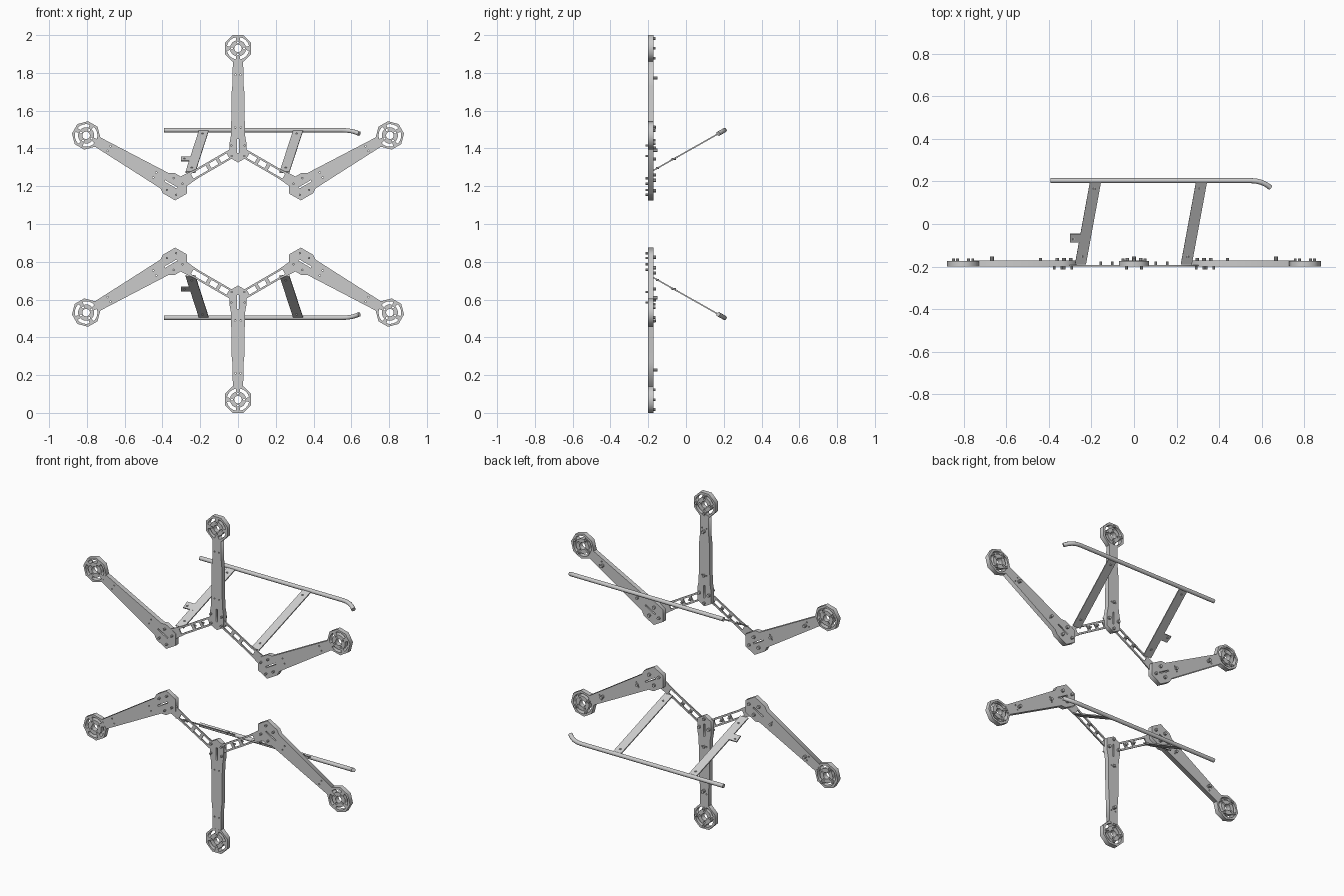
import bpy, bmesh
from math import sin, cos, pi, radians, hypot
from mathutils import Vector, Matrix

if "Cube" in bpy.data.objects:
    bpy.data.objects.remove(bpy.data.objects["Cube"])

COL = bpy.context.scene.collection


def curve_to_mesh(cu, name, mat=Matrix()):
    """Bake a curve to a mesh object."""
    tmp = bpy.data.objects.new("tmp", cu)
    COL.objects.link(tmp)
    dg = bpy.context.evaluated_depsgraph_get()
    me = bpy.data.meshes.new_from_object(tmp.evaluated_get(dg))
    bpy.data.objects.remove(tmp)
    me.transform(mat)
    ob = bpy.data.objects.new(name, me)
    COL.objects.link(ob)
    return ob


def plate(name, loops, y0, y1):
    """Flat plate in the x-z plane; the first loop is the outline, the rest are holes."""
    cu = bpy.data.curves.new(name, 'CURVE')
    cu.dimensions = '2D'
    cu.fill_mode = 'BOTH'
    cu.extrude = (y1 - y0) / 2
    for lp in loops:
        sp = cu.splines.new('POLY')
        sp.points.add(len(lp) - 1)
        for p, (x, z) in zip(sp.points, lp):
            p.co = (x, z, 0, 1)
        sp.use_cyclic_u = True
    m = Matrix.Translation((0, (y0 + y1) / 2, 0)) @ Matrix.Rotation(pi / 2, 4, 'X')
    return curve_to_mesh(cu, name, m)


def ring(r, n=12, c=(0, 0), off=0.0):
    return [(c[0] + r * cos(off + 2 * pi * i / n), c[1] + r * sin(off + 2 * pi * i / n)) for i in range(n)]


def rect(a, b, h):
    return [(a, -h), (b, -h), (b, h), (a, h)]


def sector(r0, r1, mid, half, n=4):
    a = [mid - half + 2 * half * i / n for i in range(n + 1)]
    return [(r1 * cos(t), r1 * sin(t)) for t in a] + [(r0 * cos(t), r0 * sin(t)) for t in reversed(a)]


def frame(origin, target, s):
    """Local (t, v) -> world (x, z), t running from origin to target; s=-1 mirrors about z=1."""
    dx, dz = target[0] - origin[0], target[1] - origin[1]
    l = hypot(dx, dz)
    dx, dz = dx / l, dz / l

    def f(p):
        t, v = p
        return (origin[0] + t * dx - v * dz, 1 + s * (origin[1] + t * dz + v * dx - 1))
    return f


def bolts(name, items):
    """items: (x, z, y0, y1, radius) short cylinders along y."""
    bm = bmesh.new()
    for x, z, y0, y1, r in items:
        m = Matrix.Translation((x, (y0 + y1) / 2, z)) @ Matrix.Rotation(pi / 2, 4, 'X')
        bmesh.ops.create_cone(bm, cap_ends=True, segments=10, radius1=r, radius2=r,
                              depth=y1 - y0, matrix=m)
    me = bpy.data.meshes.new(name)
    bm.to_mesh(me)
    bm.free()
    COL.objects.link(bpy.data.objects.new(name, me))


def slab(name, quad, th):
    """Box made from a 3D quad thickened both ways along its normal."""
    bm = bmesh.new()
    q = [Vector(p) for p in quad]
    n = (q[1] - q[0]).cross(q[3] - q[0]).normalized() * th / 2
    lo = [bm.verts.new(p - n) for p in q]
    hi = [bm.verts.new(p + n) for p in q]
    bm.faces.new(lo[::-1])
    bm.faces.new(hi)
    for i in range(4):
        j = (i + 1) % 4
        bm.faces.new((lo[i], lo[j], hi[j], hi[i]))
    bmesh.ops.recalc_face_normals(bm, faces=bm.faces)
    me = bpy.data.meshes.new(name)
    bm.to_mesh(me)
    bm.free()
    COL.objects.link(bpy.data.objects.new(name, me))


FRONT, BACK = -0.200, -0.172
SIDE = [(0.064, 0.028), (0.48, 0.046), (0.505, 0.062), (0.58, 0.062), (0.616, 0)]
MID = [(0.064, 0.027), (0.20, 0.030), (0.22, 0.033), (0.46, 0.037), (0.51, 0.046), (0.578, 0.046), (0.604, 0)]


def arm(name, mount, hub, prof, s):
    f = frame(mount, hub, s)
    W = lambda lp: [f(p) for p in lp]
    # tapered arm with wide hub end, slot and screw holes
    outline = prof + [(t, -v) for t, v in reversed(prof[:-1])]
    holes = [ring(0.004, 8, (t, v)) for t, v in
             ((0.14, 0.014), (0.14, -0.014), (0.42, 0.015), (0.42, -0.015))]
    slot = rect(0.48, 0.555, 0.004)
    plate(name + "_arm", [W(l) for l in [outline, slot] + holes], FRONT, BACK)
    # octagonal motor mount
    loops = [ring(0.0758, 8, off=pi / 8), ring(0.020, 16)]
    for k in range(4):
        loops.append(sector(0.043, 0.060, pi / 4 + k * pi / 2, radians(33)))
        loops.append(ring(0.006, 8, (0.032 * cos(k * pi / 2), 0.032 * sin(k * pi / 2))))
    plate(name + "_motor_mount", [W(l) for l in loops], FRONT - 0.001, BACK - 0.001)
    # screws on the back and the hub front
    it = []
    for t, v, h, r in ((0.157, 0.0, 0.02, 0.009), (0.42, 0.0, 0.012, 0.008), (0.53, 0.032, 0.012, 0.009),
                       (0.53, -0.032, 0.012, 0.009), (0.585, 0.0, 0.012, 0.008)):
        it.append((*f((t, v)), BACK - 0.003, BACK + h, r))
    for k in range(4):
        a = k * pi / 2
        it.append((*f((0.052 * cos(a), 0.052 * sin(a))), BACK - 0.006, BACK + 0.010, 0.007))
    for t, v in ((0.515, 0.036), (0.515, -0.036), (0.57, 0.034), (0.57, -0.034)):
        it.append((*f((t, v)), FRONT - 0.014, FRONT + 0.003, 0.006))
    bolts(name + "_screws", it)


SL = 0.565  # landing gear slope, z per y
gz = lambda y: 1.497 + (y - 0.205) * SL

for s, half in ((1, "upper"), (-1, "lower")):
    Z = lambda z: 1 + s * (z - 1)
    arm(half + "_centre", (0, 1.93), (0, 1.3), MID, s)
    for sx, side in ((-1, "left"), (1, "right")):
        arm(f"{half}_{side}", (sx * 0.804, 1.469), (sx * 0.3314, 1.196), SIDE, s)
        # thin link plate with windows
        f = frame((0, 1.393), (sx * 0.333, 1.2), s)
        loops = [[(0.02, -0.024), (0.25, -0.024), (0.36, -0.032), (0.36, 0.032), (0.25, 0.024), (0.02, 0.024)],
                 rect(0.062, 0.110, 0.014), rect(0.128, 0.170, 0.014), rect(0.190, 0.280, 0.014)]
        plate(f"{half}_{side}_link", [[f(p) for p in l] for l in loops], -0.199, -0.192)
        bolts(f"{half}_{side}_link_screws",
              [(*f((t, 0)), -0.196, -0.176, 0.006) for t in (0.119, 0.180)])

    # slanted landing gear struts
    P = lambda x, y: (x, y, Z(gz(y)))
    for xt, xb, side in ((-0.181, -0.252, "left"), (0.318, 0.246, "right")):
        w = 0.026
        slab(f"{half}_{side}_strut",
             [P(xb - w, -0.19), P(xb + w, -0.19), P(xt + w, 0.2), P(xt - w, 0.2)], 0.007)
        bolts(f"{half}_{side}_strut_screws",
              [(xb + 0.07 * (y + 0.19) / 0.39, Z(gz(y)), y - 0.008, y + 0.008, 0.006) for y in (-0.15, 0.17)])
    # small side tab on the left strut
    slab(half + "_tab", [P(-0.302, -0.084), P(-0.235, -0.084), P(-0.235, -0.047), P(-0.302, -0.047)], 0.008)
    y = -0.065
    bolts(half + "_tab_screw", [(-0.284, Z(gz(y)), y - 0.011, y + 0.011, 0.005)])

    # landing rail with an inward bend at one end
    cu = bpy.data.curves.new("rail", 'CURVE')
    cu.dimensions = '3D'
    cu.bevel_depth = 0.012
    cu.bevel_resolution = 3
    cu.use_fill_caps = True
    pts = [(-0.392, 0.204), (0.55, 0.204), (0.575, 0.202), (0.60, 0.196), (0.623, 0.185), (0.642, 0.171)]
    sp = cu.splines.new('POLY')
    sp.points.add(len(pts) - 1)
    for p, (x, yy) in zip(sp.points, pts):
        p.co = (*P(x, yy), 1)
    rail = curve_to_mesh(cu, half + "_landing_rail")
    bpy.ops.object.select_all(action='DESELECT')
    rail.select_set(True)
    bpy.context.view_layer.objects.active = rail
    bpy.ops.object.shade_smooth_by_angle(angle=radians(40))
